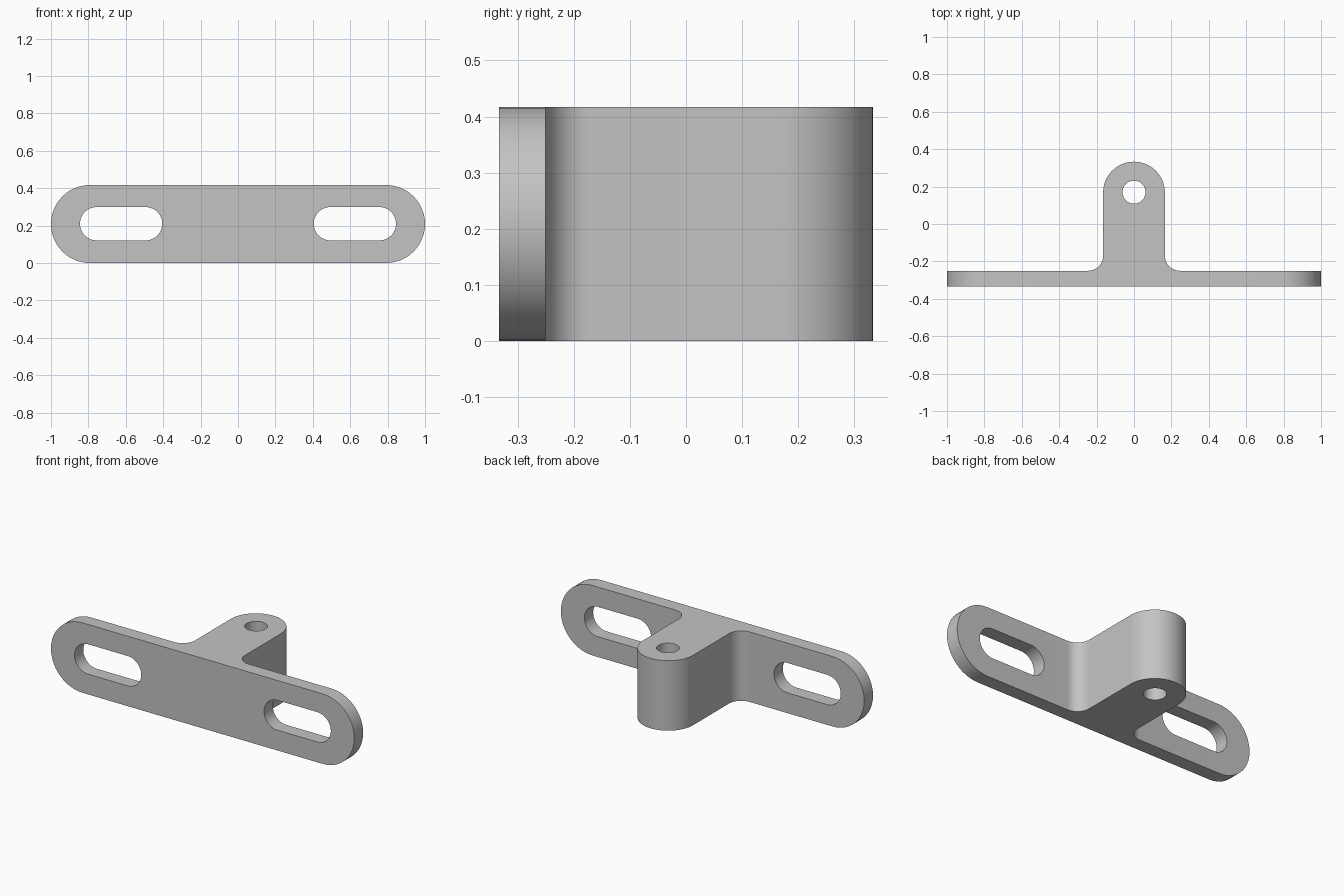
import bpy, bmesh
from math import cos, sin, pi
from mathutils import Vector

if "Cube" in bpy.data.objects:
    bpy.data.objects.remove(bpy.data.objects["Cube"], do_unlink=True)

HEIGHT = 0.417
MID = HEIGHT / 2
FRONT, FACE, BACK = -0.333, -0.25, 0.333   # plate front, plate rear, lug tip
LUG = 0.165                                # lug half width and tip radius
FILLET = 0.08
STEPS = 24

steel = bpy.data.materials.new("satin grey metal")
steel.use_nodes = True
steel.diffuse_color = (0.55, 0.55, 0.55, 1)
steel.node_tree.nodes["Principled BSDF"].inputs["Base Color"].default_value = (0.55, 0.55, 0.55, 1)


def arc(cx, cy, r, start, end, steps=STEPS):
    angles = [start + (end - start) * i / steps for i in range(steps + 1)]
    return [(cx + r * cos(a), cy + r * sin(a)) for a in angles]


def stadium(x0, x1, cy, r):
    return (arc(x1 - r, cy, r, -pi / 2, pi / 2)
            + arc(x0 + r, cy, r, pi / 2, 3 * pi / 2))


def prism(name, outline, axis, low, high):
    """Extrude a flat outline along y (outline in x, z) or z (outline in x, y)."""
    bm = bmesh.new()
    place = (lambda u, v: (u, low, v)) if axis == "y" else (lambda u, v: (u, v, low))
    base = bm.faces.new([bm.verts.new(place(u, v)) for u, v in outline])
    extruded = bmesh.ops.extrude_face_region(bm, geom=[base])["geom"]
    shift = Vector((0, high - low, 0)) if axis == "y" else Vector((0, 0, high - low))
    bmesh.ops.translate(bm, vec=shift,
                        verts=[g for g in extruded if isinstance(g, bmesh.types.BMVert)])
    bmesh.ops.recalc_face_normals(bm, faces=bm.faces)
    mesh = bpy.data.meshes.new(name)
    bm.to_mesh(mesh)
    bm.free()
    mesh.materials.append(steel)
    obj = bpy.data.objects.new(name, mesh)
    bpy.context.collection.objects.link(obj)
    return obj


# T-shaped plan: plate with a filleted, round-ended lug behind it
right_side = arc(LUG + FILLET, FACE + FILLET, FILLET, 1.5 * pi, pi, 12)
tip = arc(0, BACK - LUG, LUG, 0, pi, 2 * STEPS)
left_side = [(-x, y) for x, y in reversed(right_side)]
plan = ([(-1.1, FRONT), (1.1, FRONT), (1.1, FACE)]
        + right_side + tip + left_side + [(-1.1, FACE)])
bracket = prism("mounting_bracket", plan, "z", -0.1, HEIGHT + 0.1)

# Rounded front silhouette, two slots and the pin hole
silhouette = prism("silhouette_cutter", stadium(-1, 1, MID, MID), "y", -0.5, 0.5)
cutters = [(silhouette, "INTERSECT")]
for side, x0, x1 in (("right", -0.845, -0.405), ("left", 0.405, 0.845)):
    slot = prism(side + "_slot_cutter", stadium(x0, x1, 0.21, 0.089), "y", -0.4, -0.2)
    cutters.append((slot, "DIFFERENCE"))
pin = prism("pin_hole_cutter", arc(0, 0.17, 0.0615, 0, 2 * pi, 48)[:-1], "z", -0.2, 0.7)
cutters.append((pin, "DIFFERENCE"))

for cutter, operation in cutters:
    cutter.hide_render = True
    mod = bracket.modifiers.new(cutter.name, "BOOLEAN")
    mod.operation = operation
    mod.solver = "EXACT"
    mod.object = cutter

# Bake the cuts and drop the helpers
bpy.context.view_layer.update()
graph = bpy.context.evaluated_depsgraph_get()
finished = bpy.data.meshes.new_from_object(bracket.evaluated_get(graph))
bracket.modifiers.clear()
bracket.data = finished
for cutter, _ in cutters:
    bpy.data.objects.remove(cutter, do_unlink=True)

# Smooth the curved walls, keep the rims crisp
bpy.ops.object.select_all(action="DESELECT")
bracket.select_set(True)
bpy.context.view_layer.objects.active = bracket
bpy.ops.object.shade_smooth_by_angle(angle=pi / 6)
